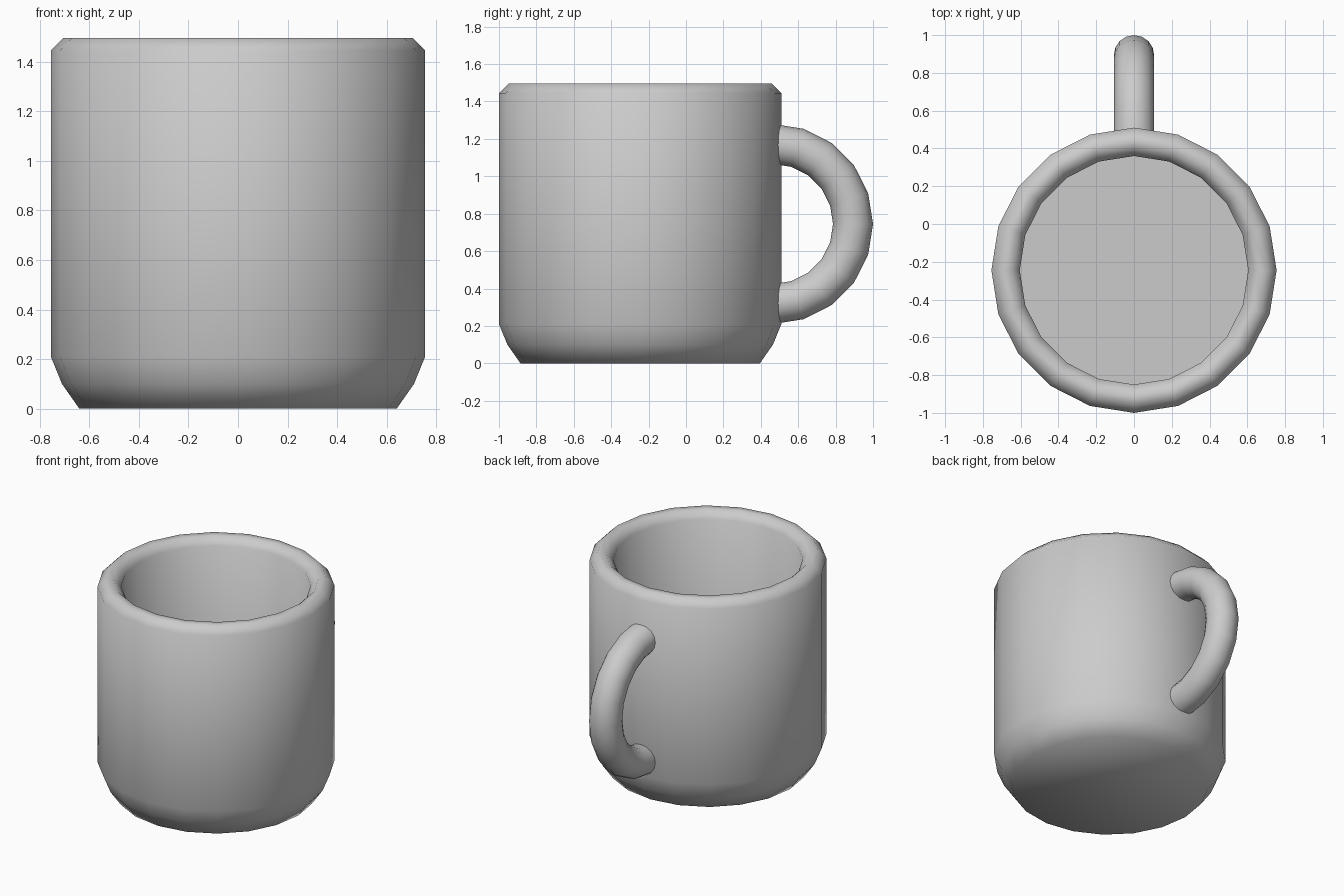
import bpy, bmesh
from math import cos, sin, pi, radians

if "Cube" in bpy.data.objects:
    bpy.data.objects.remove(bpy.data.objects["Cube"])

SIDES = 20
CUP_Y = -0.245


def make_object(name, rings, closed_rows=True):
    """Skin a list of equally sized vertex rings and cap both ends."""
    bm = bmesh.new()
    rows = [[bm.verts.new(p) for p in ring] for ring in rings]
    for a, b in zip(rows, rows[1:]):
        n = len(a)
        for i in range(n):
            j = (i + 1) % n
            bm.faces.new((a[i], a[j], b[j], b[i]))
    bm.faces.new(rows[0][::-1])
    bm.faces.new(rows[-1])
    bmesh.ops.recalc_face_normals(bm, faces=bm.faces[:])
    mesh = bpy.data.meshes.new(name)
    bm.to_mesh(mesh)
    bm.free()
    obj = bpy.data.objects.new(name, mesh)
    bpy.context.collection.objects.link(obj)
    bpy.ops.object.select_all(action='DESELECT')
    obj.select_set(True)
    bpy.context.view_layer.objects.active = obj
    bpy.ops.object.shade_smooth_by_angle(angle=radians(60))
    return obj


# Cup: one lathed profile (radius, z) from the base, over the rim, to the inner floor
profile = [(0.64, 0.0), (0.71, 0.10), (0.755, 0.21), (0.755, 1.445), (0.705, 1.495),
           (0.655, 1.495), (0.605, 1.445), (0.605, 0.15)]
make_object("cup", [[(r * cos(2 * pi * i / SIDES), CUP_Y + r * sin(2 * pi * i / SIDES), z)
                     for i in range(SIDES)] for r, z in profile])

# Handle: half ring of round section, its ends buried in the cup wall
HY, HZ, MAJOR, MINOR, SECTION = 0.465, 0.745, 0.428, 0.107, 16
handle_rings = []
for k in range(11):
    a = -pi / 2 + k * pi / 10
    ring = []
    for i in range(SECTION):
        t = 2 * pi * i / SECTION
        r = MAJOR + MINOR * cos(t)
        ring.append((MINOR * sin(t), HY + r * cos(a), HZ + r * sin(a)))
    handle_rings.append(ring)
make_object("handle", handle_rings)
